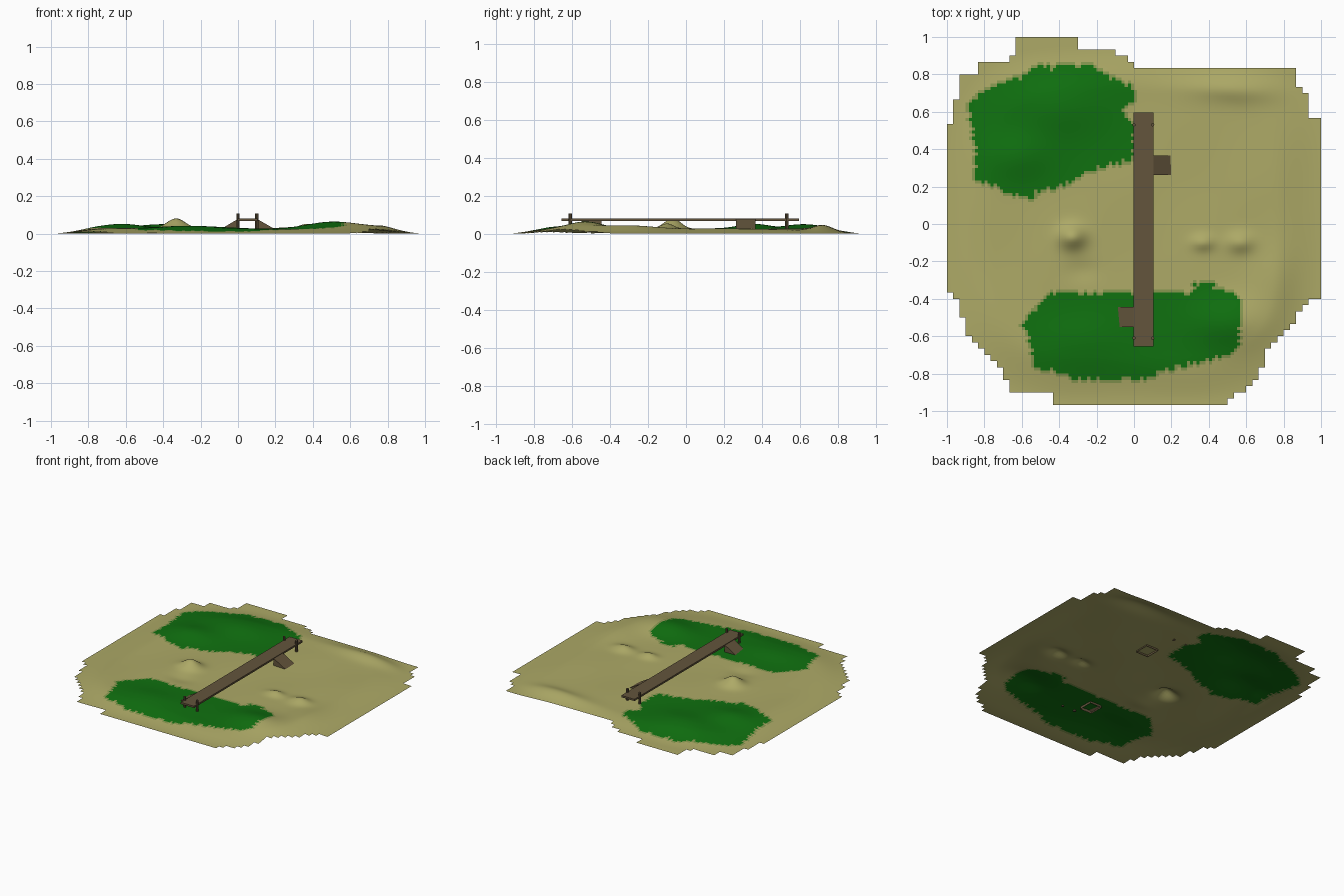
import bpy, bmesh, math, random

if "Cube" in bpy.data.objects:
    bpy.data.objects.remove(bpy.data.objects["Cube"])

random.seed(4)
N = 60                      # terrain cells per unit


def material(name, rgb):
    m = bpy.data.materials.new(name)
    m.diffuse_color = (*rgb, 1)
    m.use_nodes = True
    m.node_tree.nodes["Principled BSDF"].inputs["Base Color"].default_value = m.diffuse_color
    return m


sand = material("sand", (0.42, 0.40, 0.135))
grass = material("grass_green", (0.005, 0.165, 0.005))
fringe = material("grass_fringe", (0.24, 0.31, 0.08))
wood = material("brown_wood", (0.125, 0.09, 0.045))

OUTLINE = [(-1, -.38), (-.94, -.39), (-.9, -.6), (-.8, -.67), (-.7, -.79), (-.65, -.89),
           (-.45, -.9), (-.42, -.95), (-.22, -.95), (-.22, -.98), (-.13, -.98), (-.13, -.95),
           (.5, -.95), (.65, -.84), (.72, -.67), (.82, -.58), (.93, -.4), (1, -.38), (1, .55),
           (.94, .56), (.92, .7), (.87, .75), (.87, .83), (.04, .83), (-.1, .92), (-.3, .94),
           (-.31, .985), (-.63, .985), (-.63, .9), (-.72, .87), (-.84, .85), (-.84, .8),
           (-.94, .8), (-.95, .67), (-.97, .55), (-1, .55)]
GRASS_BACK = [(-.89, .62), (-.84, .7), (-.74, .74), (-.58, .8), (-.52, .86), (-.45, .84),
              (-.22, .85), (-.15, .8), (-.02, .74), (.01, .68), (-.05, .6), (0, .52), (0, .35),
              (-.12, .31), (-.25, .28), (-.38, .2), (-.53, .17), (-.53, .12), (-.66, .16),
              (-.85, .24), (-.86, .5), (-.89, .53)]
GRASS_FRONT = [(-.6, -.52), (-.5, -.42), (-.44, -.36), (-.4, -.37), (.31, -.37), (.31, -.31),
               (.44, -.31), (.44, -.35), (.57, -.38), (.57, -.67), (.4, -.73), (.2, -.78),
               (.02, -.84), (-.32, -.84), (-.37, -.8), (-.53, -.77), (-.55, -.65)]
# hills: centre x, centre y, height, spread x, spread y
HILLS = [(-.33, -.07, .055, .07, .06), (.37, -.1, .025, .06, .04), (.57, -.1, .03, .07, .05),
         (.5, -.53, .038, .2, .13), (-.62, .36, .026, .16, .12), (-.4, .62, .022, .22, .14),
         (.62, .73, .03, .3, .07), (-.3, -.62, .018, .22, .13), (.75, -.3, .02, .12, .2),
         (-.28, -.25, -.01, .09, .06)]


def inside(x, y, poly):
    hit = False
    for (x1, y1), (x2, y2) in zip(poly, poly[1:] + poly[:1]):
        if (y1 > y) != (y2 > y) and x < (x2 - x1) * (y - y1) / (y2 - y1) + x1:
            hit = not hit
    return hit


def height(x, y):
    r = (abs(x) ** 4 + abs(y / .95) ** 4) ** .25
    f = max(0, min(1, (1 - r) / .25))
    z = .025 + .003 * math.sin(9 * x + 2) * math.sin(8 * y)
    for cx, cy, h, sx, sy in HILLS:
        z += h * math.exp(-((x - cx) / sx) ** 2 - ((y - cy) / sy) ** 2)
    return f * f * (3 - 2 * f) * z


def finish(bm, name, mats):
    me = bpy.data.meshes.new(name)
    bm.to_mesh(me)
    bm.free()
    for m in mats:
        me.materials.append(m)
    ob = bpy.data.objects.new(name, me)
    bpy.context.collection.objects.link(ob)
    return ob


# terrain sheet with stepped rim and painted grass patches
def is_grass(i, j):
    x, y = (i + .5) / N, (j + .5) / N
    return inside(x, y, GRASS_BACK) or inside(x, y, GRASS_FRONT)


cells = range(-N, N)
green = {(i, j) for i in cells for j in cells if is_grass(i, j)}
# ragged grass borders
green -= {(i, j) for i, j in sorted(green)
          if random.random() < .3 and not {(i + 1, j), (i - 1, j), (i, j + 1), (i, j - 1)} <= green}
bm = bmesh.new()
verts = {}


def vert(i, j):
    if (i, j) not in verts:
        verts[i, j] = bm.verts.new((i / N, j / N, height(i / N, j / N)))
    return verts[i, j]


for i in cells:
    for j in cells:
        if not inside((i // 2 * 2 + 1) / N, (j // 2 * 2 + 1) / N, OUTLINE):
            continue
        f = bm.faces.new([vert(i, j), vert(i + 1, j), vert(i + 1, j + 1), vert(i, j + 1)])
        f.smooth = True
        if (i, j) in green:
            f.material_index = 1
        elif green & {(i + 1, j), (i - 1, j), (i, j + 1), (i, j - 1)}:
            f.material_index = 2
finish(bm, "terrain", [sand, grass, fringe])


# bridge deck
bm = bmesh.new()
bmesh.ops.create_cube(bm, size=1)
for v in bm.verts:
    v.co = (.051 + v.co.x * .106, -.03 + v.co.y * 1.25, .074 + v.co.z * .013)
finish(bm, "bridge_deck", [wood])

# four bridge posts
for k, (x, y) in enumerate([(0, -.61), (.1, -.61), (0, .53), (.1, .53)]):
    bm = bmesh.new()
    bmesh.ops.create_cone(bm, cap_ends=True, segments=8, radius1=.009, radius2=.009, depth=.085)
    bmesh.ops.translate(bm, verts=bm.verts, vec=(x, y, .0635))
    finish(bm, f"bridge_post_{k + 1}", [wood])


# access ramps: wedges open at the bottom
def ramp(name, x_in, x_out, y0, y1):
    bm = bmesh.new()
    profile = [(x_in, .012), (x_out, .012), (x_out, .022), (x_in, .078)]
    a, b = [[bm.verts.new((x, y, z)) for x, z in profile] for y in (y0, y1)]
    bm.faces.new(a)
    bm.faces.new(b[::-1])
    for k in (1, 2, 3):
        n = (k + 1) % 4
        bm.faces.new([a[k], b[k], b[n], a[n]])
    bmesh.ops.recalc_face_normals(bm, faces=bm.faces)
    finish(bm, name, [wood])


ramp("front_ramp", 0, -.095, -.55, -.445)
ramp("back_ramp", .102, .2, .262, .367)
